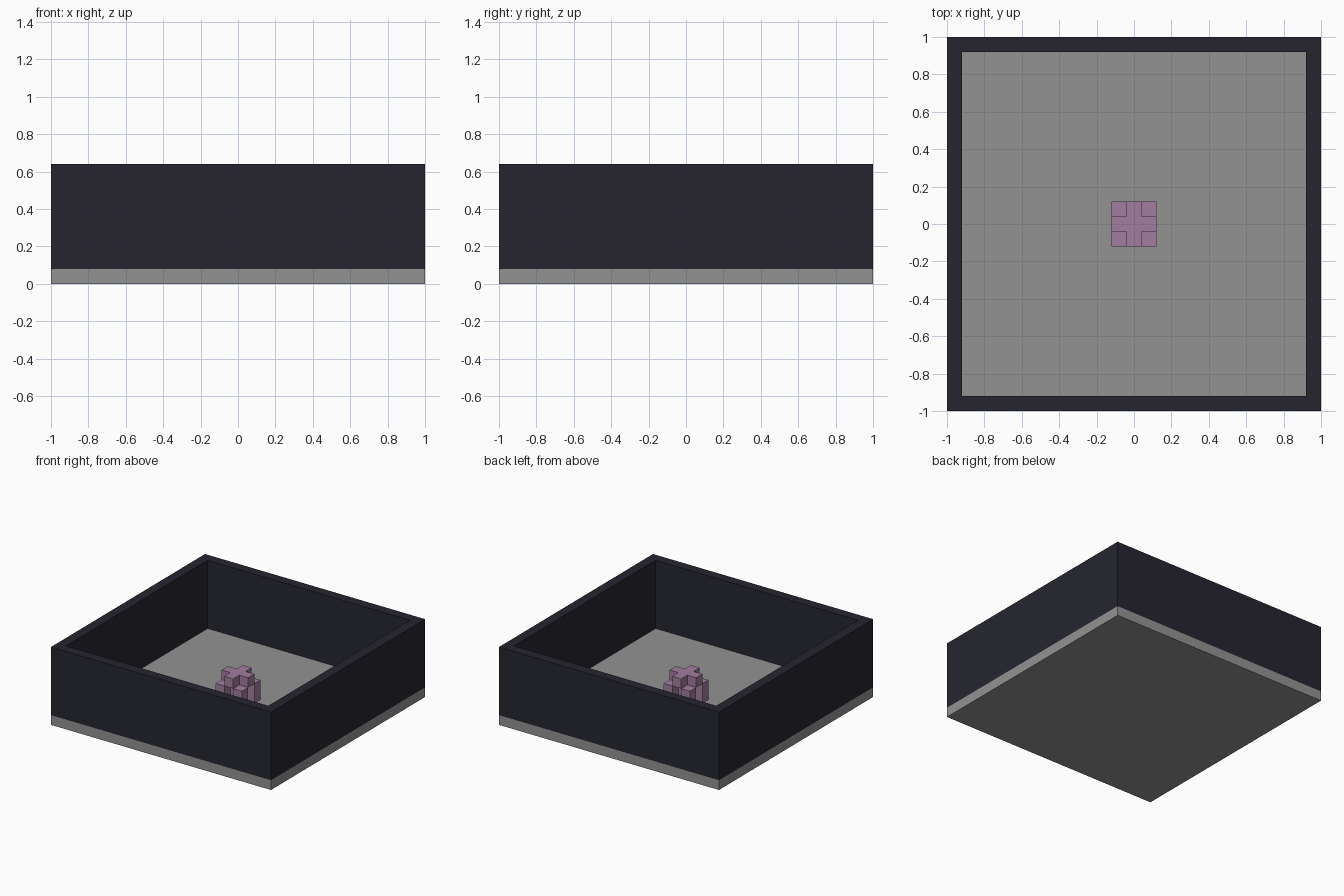
import bpy
import bmesh
from mathutils import Matrix

cube = bpy.data.objects.get("Cube")
if cube:
    bpy.data.objects.remove(cube, do_unlink=True)


def material(name, rgb):
    mat = bpy.data.materials.new(name)
    mat.use_nodes = True
    color = (*rgb, 1)
    mat.diffuse_color = color
    mat.node_tree.nodes["Principled BSDF"].inputs["Base Color"].default_value = color
    return mat


def finish(name, bm, mat):
    mesh = bpy.data.meshes.new(name)
    bmesh.ops.recalc_face_normals(bm, faces=bm.faces)
    bm.to_mesh(mesh)
    bm.free()
    mesh.materials.append(mat)
    obj = bpy.data.objects.new(name, mesh)
    bpy.context.collection.objects.link(obj)
    return obj


def add_box(bm, center, size):
    bmesh.ops.create_cube(bm, size=1, matrix=Matrix.Translation(center) @ Matrix.Diagonal((*size, 1)))


grey = material("stone grey", (0.29, 0.29, 0.29))
navy = material("dark navy", (0.019, 0.0185, 0.03))
mauve = material("mauve", (0.36, 0.205, 0.35))

CELL = 0.08
WALL_TOP = 0.64

# Floor slab
bm = bmesh.new()
add_box(bm, (0, 0, CELL / 2), (2, 2, CELL))
finish("floor_slab", bm, grey)

# Surrounding wall: concentric square loops joined into a closed ring
bm = bmesh.new()
loops = []
for half, z in ((1, CELL), (1, WALL_TOP), (1 - CELL, WALL_TOP), (1 - CELL, CELL)):
    corners = ((-half, -half), (half, -half), (half, half), (-half, half))
    loops.append([bm.verts.new((x, y, z)) for x, y in corners])
for i, loop in enumerate(loops):
    above = loops[(i + 1) % 4]
    for j in range(4):
        k = (j + 1) % 4
        bm.faces.new((loop[j], loop[k], above[k], above[j]))
finish("wall", bm, navy)

# Centrepiece: corner posts and a core under a cross-shaped cap
bm = bmesh.new()
for x in (-CELL, CELL):
    for y in (-CELL, CELL):
        add_box(bm, (x, y, CELL * 2), (CELL, CELL, CELL * 2))
add_box(bm, (0, 0, CELL * 2), (CELL, CELL, CELL * 2))
for x, y in ((0, 0), (1, 0), (-1, 0), (0, 1), (0, -1)):
    add_box(bm, (x * CELL, y * CELL, CELL * 3.5), (CELL, CELL, CELL))
finish("centrepiece", bm, mauve)
